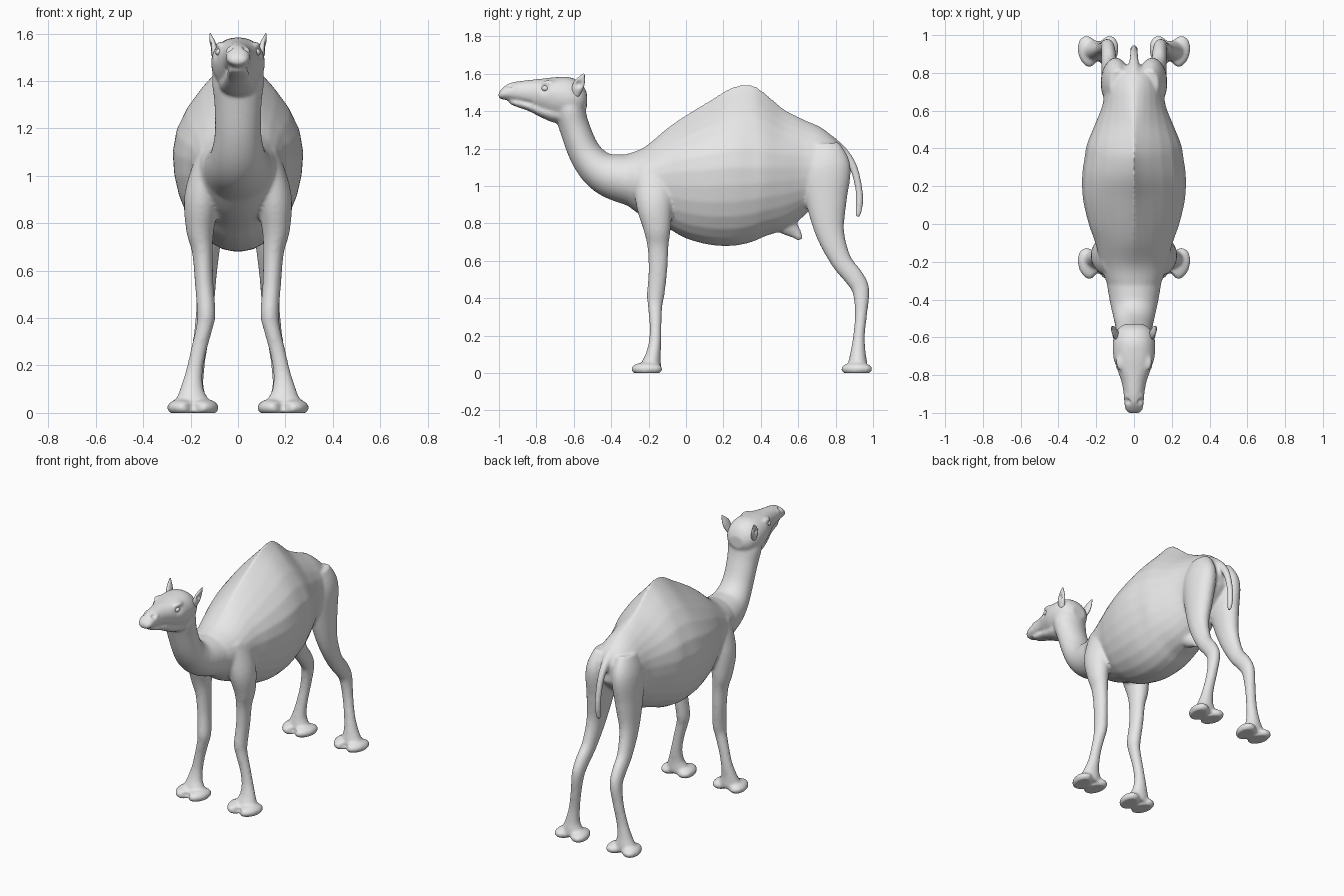
import bpy, bmesh, math
from mathutils import Vector, Matrix

cube = bpy.data.objects.get("Cube")
if cube:
    bpy.data.objects.remove(cube)

hide = bpy.data.materials.new("warm_grey_hide")
hide.use_nodes = True
GREY = (0.8, 0.8, 0.8, 1)
hide.diffuse_color = GREY
hide.node_tree.nodes["Principled BSDF"].inputs["Base Color"].default_value = GREY

SIDES, STEPS = 28, 5


def spline(rows):
    """Catmull-Rom interpolation of every column."""
    out = []
    for i in range(len(rows) - 1):
        a, b, c, d = (rows[max(0, min(len(rows) - 1, i + k))] for k in (-1, 0, 1, 2))
        for s in range(STEPS):
            t = s / STEPS
            out.append([q + t * ((r - p) + t * ((2 * p - 5 * q + 4 * r - w)
                        + t * (3 * (q - r) + w - p))) / 2
                        for p, q, r, w in zip(a, b, c, d)])
    return out + [list(rows[-1])]


def skin(bm, rings):
    """Join rings of points into a closed skin."""
    loops = [[bm.verts.new(p) for p in ring] for ring in rings]
    for a, b in zip(loops, loops[1:]):
        for i in range(SIDES):
            j = (i + 1) % SIDES
            bm.faces.new((a[i], a[j], b[j], b[i]))
    bm.faces.new(loops[0][::-1])
    bm.faces.new(loops[-1])


def barrel(bm, rows):
    """Upright sections: y, top, bottom, half width, widest height, upper pinch."""
    rings = []
    for y, top, bot, w, mid, pinch in spline(rows):
        ring = []
        for k in range(SIDES):
            a = math.tau * k / SIDES
            c, s = math.cos(a), math.sin(a)
            x = w * math.copysign(abs(c) ** (pinch if s > 0 else 1), c)
            ring.append((x, y, mid + s * ((top - mid) if s > 0 else (mid - bot))))
        rings.append(ring)
    skin(bm, rings)


def tube(bm, rows, side=1):
    """Sections across a path: x, y, z, sideways radius, other radius."""
    pts = spline(rows)
    mids = [Vector(p[:3]) for p in pts]
    rings = []
    for i, p in enumerate(pts):
        t = (mids[min(i + 1, len(mids) - 1)] - mids[max(i - 1, 0)]).normalized()
        u = Vector((1, 0, 0))
        u = (u - t * u.dot(t)).normalized()
        v = t.cross(u)
        ring = []
        for k in range(SIDES):
            a = math.tau * k / SIDES
            q = mids[i] + u * p[3] * math.cos(a) + v * p[4] * math.sin(a)
            ring.append((q.x * side, q.y, q.z))
        rings.append(ring)
    skin(bm, rings)


def ball(bm, centre, radii, turn=0):
    m = (Matrix.Translation(centre) @ Matrix.Rotation(turn, 4, 'Z')
         @ Matrix.Diagonal((*radii, 1)))
    bmesh.ops.create_uvsphere(bm, u_segments=28, v_segments=16, radius=1, matrix=m)


def finish(bm, name):
    bmesh.ops.recalc_face_normals(bm, faces=bm.faces[:])
    for f in bm.faces:
        f.smooth = True
    me = bpy.data.meshes.new(name)
    bm.to_mesh(me)
    bm.free()
    me.materials.append(hide)
    ob = bpy.data.objects.new(name, me)
    bpy.context.collection.objects.link(ob)
    return ob


def dab(me, centre, radius, push):
    """Softly push both sides of the surface near a point."""
    c, p = Vector(centre), Vector(push)
    for v in me.vertices:
        s = 1 if v.co.x >= 0 else -1
        d = (Vector((v.co.x * s, v.co.y, v.co.z)) - c).length / radius
        if d < 3:
            v.co += Vector((p.x * s, p.y, p.z)) * math.exp(-d * d)


bm = bmesh.new()

# Torso with hump
barrel(bm, [(-.40, 1.15, .96, .09, 1.05, 1), (-.32, 1.17, .90, .14, 1.04, 1),
            (-.22, 1.21, .83, .175, 1.04, 1.2), (-.10, 1.31, .775, .205, 1.07, 1.6),
            (0, 1.38, .72, .24, 1.08, 1.9), (.13, 1.46, .685, .27, 1.09, 2.2),
            (.25, 1.53, .68, .275, 1.1, 2.4), (.35, 1.54, .70, .262, 1.1, 2.4),
            (.42, 1.50, .73, .25, 1.1, 2.3), (.52, 1.415, .765, .21, 1.1, 2),
            (.62, 1.36, .83, .17, 1.1, 1.5), (.72, 1.315, .93, .15, 1.1, 1.3),
            (.80, 1.25, 1, .11, 1.12, 1), (.84, 1.19, 1.05, .06, 1.12, 1)])
# Neck
tube(bm, [(0, -.28, 1.03, .15, .14), (0, -.40, 1.055, .13, .12), (0, -.48, 1.1, .112, .1),
          (0, -.545, 1.185, .098, .086), (0, -.595, 1.31, .1, .081),
          (0, -.62, 1.4, .11, .083), (0, -.63, 1.48, .1, .08)])
# Head and lower jaw
barrel(bm, [(-.53, 1.50, 1.42, .05, 1.46, 1), (-.56, 1.55, 1.38, .09, 1.47, 1),
            (-.62, 1.582, 1.36, .112, 1.47, .9), (-.70, 1.582, 1.36, .11, 1.49, .9),
            (-.76, 1.575, 1.385, .094, 1.5, .9), (-.83, 1.568, 1.42, .068, 1.5, 1),
            (-.90, 1.56, 1.445, .055, 1.5, 1), (-.95, 1.547, 1.457, .052, 1.5, .9),
            (-.99, 1.515, 1.465, .042, 1.49, 1), (-1.003, 1.495, 1.475, .02, 1.485, 1)])
barrel(bm, [(-.60, 1.42, 1.34, .08, 1.38, 1), (-.70, 1.42, 1.338, .08, 1.39, 1),
            (-.77, 1.43, 1.365, .065, 1.4, 1), (-.84, 1.45, 1.4, .05, 1.43, 1),
            (-.91, 1.46, 1.425, .042, 1.445, 1), (-.945, 1.46, 1.44, .025, 1.45, 1)])
# Belly appendage
tube(bm, [(0, .49, .84, .06, .07), (0, .54, .79, .045, .055), (0, .585, .75, .025, .033),
          (0, .615, .715, .014, .015)])
# Tail
tube(bm, [(0, .77, 1.23, .035, .04), (0, .84, 1.18, .028, .028), (0, .895, 1.1, .022, .022),
          (0, .925, .98, .019, .02), (0, .926, .89, .018, .02), (0, .918, .835, .011, .012)])

front_leg = [(.11, -.17, 1.1, .06, .11), (.15, -.17, .92, .075, .1),
             (.16, -.155, .78, .06, .075), (.15, -.15, .68, .044, .057),
             (.143, -.15, .55, .039, .05), (.134, -.162, .42, .039, .047),
             (.142, -.165, .36, .035, .039), (.167, -.163, .26, .033, .032),
             (.185, -.165, .17, .036, .033), (.194, -.175, .1, .05, .04),
             (.194, -.185, .05, .07, .052), (.194, -.19, .02, .07, .052)]
hind_leg = [(.08, .73, 1.22, .05, .09), (.095, .745, 1.1, .077, .135),
            (.105, .75, .92, .07, .11), (.12, .77, .75, .052, .077),
            (.13, .83, .6, .042, .056), (.135, .9, .51, .039, .052),
            (.14, .935, .44, .036, .046), (.155, .936, .32, .033, .033),
            (.175, .925, .2, .035, .031), (.19, .92, .11, .046, .041),
            (.194, .918, .05, .07, .052), (.194, .915, .02, .07, .052)]
for side in (1, -1):
    # Legs, each with a two-toed foot
    for leg, foot_y in ((front_leg, -.21), (hind_leg, .912)):
        tube(bm, leg, side)
        for off in (-.05, .05):
            ball(bm, (side * (.19 + off), foot_y, .022), (.057, .087, .036), -side * off * 5)
    # Brow ridge
    ball(bm, (side * .075, -.735, 1.55), (.022, .04, .016))

# Fuse all parts into one smooth skin
raw = finish(bm, "raw_body")
mod = raw.modifiers.new("fuse", 'REMESH')
mod.mode, mod.voxel_size, mod.use_smooth_shade = 'VOXEL', .009, True
mod = raw.modifiers.new("soften", 'SMOOTH')
mod.factor, mod.iterations = .5, 8
graph = bpy.context.evaluated_depsgraph_get()
skin_mesh = bpy.data.meshes.new_from_object(raw.evaluated_get(graph))
bpy.data.objects.remove(raw)
skin_mesh.name = "body"
body = bpy.data.objects.new("body", skin_mesh)
bpy.context.collection.objects.link(body)

# Eye sockets, nostrils, mouth line and toe clefts
dab(skin_mesh, (.09, -.755, 1.52), .025, (-.01, 0, 0))
dab(skin_mesh, (.033, -.94, 1.535), .013, (-.012, .006, -.008))
dab(skin_mesh, (.05, -.915, 1.54), .015, (.006, 0, .003))
for k in range(9):
    dab(skin_mesh, (.05, -.97 + .017 * k, 1.468 - .003 * k), .011, (-.006, 0, 0))
for y in (-.29, .83):
    dab(skin_mesh, (.19, y, .03), .025, (0, .03, 0))
# Flat soles
for v in skin_mesh.vertices:
    v.co.z = max(v.co.z, 0)
for p in skin_mesh.polygons:
    p.use_smooth = True

# Ears, hollowed on the outside, and eyes
for side, word in ((1, "left"), (-1, "right")):
    bm = bmesh.new()
    tube(bm, [(.088, -.59, 1.485, .014, .02), (.1, -.58, 1.525, .016, .03),
              (.108, -.565, 1.56, .013, .026), (.118, -.545, 1.6, .003, .004)], side)
    ear = finish(bm, word + "_ear")
    dab(ear.data, (.122, -.575, 1.545), .016, (-.018, 0, 0))
    bm = bmesh.new()
    ball(bm, (side * .077, -.753, 1.522), (.018, .019, .016))
    finish(bm, word + "_eye")
